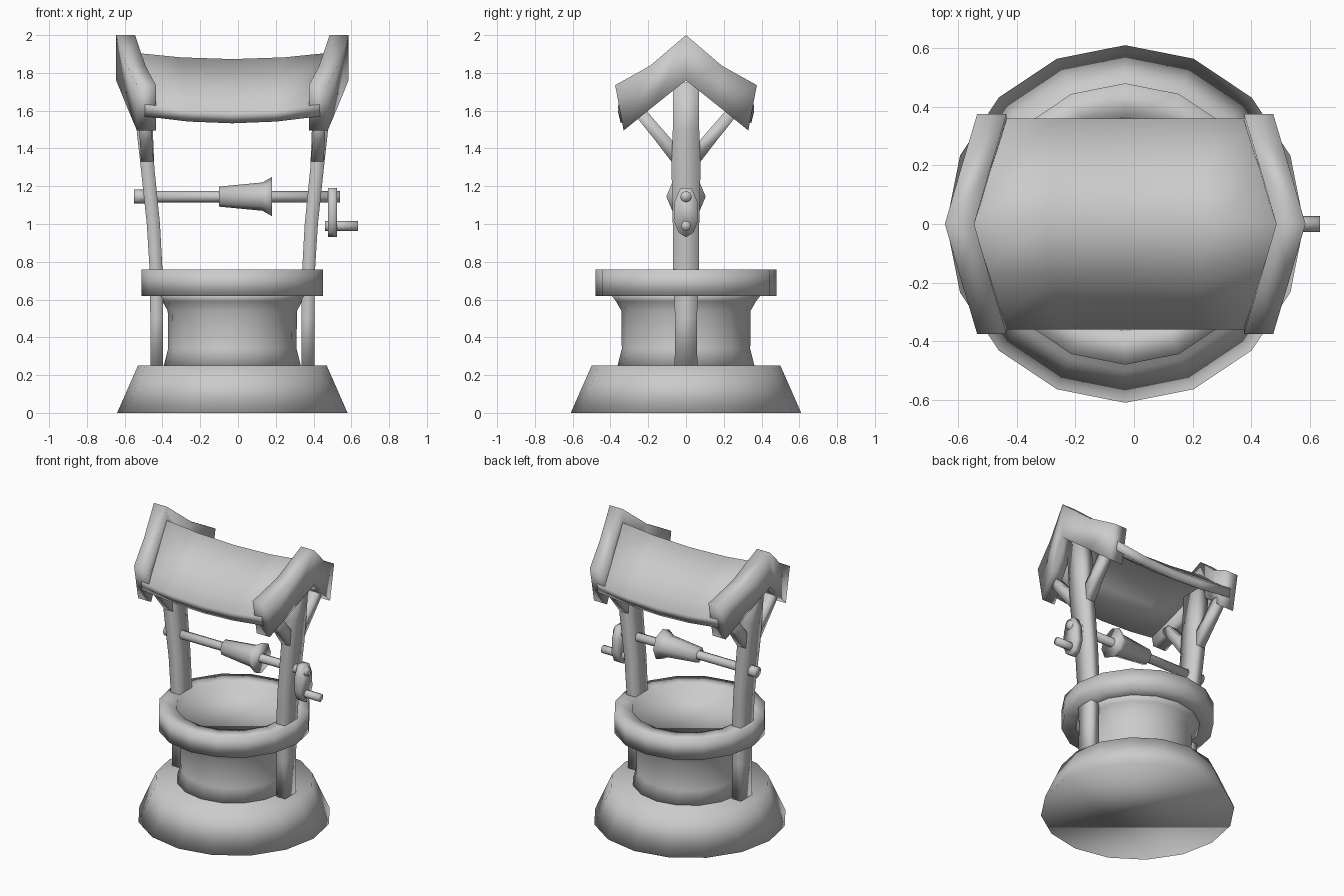
import bpy
import bmesh
from math import sin, cos, pi

cube = bpy.data.objects.get("Cube")
if cube:
    bpy.data.objects.remove(cube, do_unlink=True)

CX = -0.03      # centre line of the well
AXLE_Z = 1.145

grey = bpy.data.materials.new("plain grey")
grey.use_nodes = True
COLOUR = (0.6, 0.6, 0.6, 1)
grey.diffuse_color = COLOUR
grey.node_tree.nodes["Principled BSDF"].inputs["Base Color"].default_value = COLOUR


def loft(name, rings):
    """Skin equal rings of points, cap both ends, shade smooth."""
    bm = bmesh.new()
    rows = [[bm.verts.new(p) for p in ring] for ring in rings]
    n = len(rows[0])
    for a, b in zip(rows, rows[1:]):
        for i in range(n):
            j = (i + 1) % n
            bm.faces.new((a[i], a[j], b[j], b[i]))
    bm.faces.new(rows[0])
    bm.faces.new(rows[-1])
    bmesh.ops.recalc_face_normals(bm, faces=bm.faces)
    for f in bm.faces:
        f.smooth = True
    me = bpy.data.meshes.new(name)
    bm.to_mesh(me)
    bm.free()
    me.materials.append(grey)
    ob = bpy.data.objects.new(name, me)
    bpy.context.collection.objects.link(ob)
    return ob


def lathe(name, profile, n=16):
    """Turn (radius, z) pairs about the vertical centre line."""
    loft(name, [[(CX + r * cos(2 * pi * i / n), r * sin(2 * pi * i / n), z)
                 for i in range(n)] for r, z in profile])


def spindle(name, profile, z=AXLE_Z, n=8):
    """Turn (x, radius) pairs about a line running left to right."""
    loft(name, [[(x, r * cos(2 * pi * i / n), z + r * sin(2 * pi * i / n))
                 for i in range(n)] for x, r in profile])


def beam(name, stations):
    """Rectangular timber from (x, y, z, half width, half depth) stations."""
    loft(name, [[(x + a * w, y + b * d, z) for a, b in
                 ((-1, -1), (1, -1), (1, 1), (-1, 1))]
                for x, y, z, w, d in stations])


# Stonework
lathe("base", [(0.61, 0), (0.5, 0.25)])
lathe("well_wall", [(0.365, 0.24), (0.34, 0.34), (0.342, 0.54), (0.37, 0.59), (0.4, 0.63)])
lathe("rim", [(0.36, 0.62), (0.48, 0.62), (0.48, 0.76), (0.365, 0.76), (0.355, 0.7)])

# Posts, forked braces and gable boards on both sides
for s, side in ((1, "left"), (-1, "right")):
    beam(side + "_post", [(CX + s * d, 0, z, w, h) for d, z, w, h in (
        (0.4, 0.24, 0.034, 0.06), (0.4, 0.5, 0.034, 0.058), (0.404, 0.76, 0.034, 0.068),
        (0.418, 1.0, 0.035, 0.07), (0.449, 1.3, 0.036, 0.077),
        (0.464, 1.5, 0.043, 0.07), (0.48, 1.75, 0.043, 0.07))])
    for t, end in ((-1, "front"), (1, "back")):
        beam(f"{side}_{end}_brace", [
            (CX + s * 0.45, t * 0.035, 1.33, 0.033, 0.042),
            (CX + s * 0.457, t * 0.12, 1.445, 0.033, 0.045),
            (CX + s * 0.463, t * 0.25, 1.6, 0.033, 0.04)])

    half = [(0.375, 1.735, 0.33, 1.495, 0.505), (0.19, 1.838, 0.17, 1.625, 0.56)]
    stations = ([(-a, b, -c, d, e) for a, b, c, d, e in half]
                + [(0, 2.0, 0, 1.76, 0.615)] + half[::-1])
    loft(side + "_gable_board", [
        [(CX + s * e, a, b), (CX + s * (e - 0.1), a, b),
         (CX + s * (e - 0.1), c, d), (CX + s * e, c, d)]
        for a, b, c, d, e in stations])

# Sagging roof panel
top = [(-0.36, 1.63), (-0.18, 1.765), (0, 1.91), (0.18, 1.765), (0.36, 1.63)]
under = [(0.345, 1.57), (0.17, 1.695), (0, 1.83), (-0.17, 1.695), (-0.345, 1.57)]
loft("roof_panel", [
    [(CX + t * (0.55 - 0.25 * abs(y)), y, z - 0.037 * (1 - t * t)) for y, z in top + under]
    for t in (-1, -0.5, 0, 0.5, 1)])

# Winding gear
spindle("axle", [(-0.5, 0.03), (0.54, 0.03)])
spindle("axle_cap", [(-0.55, 0.037), (-0.485, 0.037)])
spindle("rope_drum", [(-0.1, 0.053), (0.13, 0.075), (0.18, 0.104)])
spindle("crank_handle", [(0.46, 0.027), (0.635, 0.027)], z=0.99)
outline = [(0.03, 1.19), (0.06, 1.12), (0.065, 1.02), (0.04, 0.955)]
plate = outline + [(0, 0.93)] + [(-y, z) for y, z in outline[::-1]]
loft("crank_arm", [[(x, y, z) for y, z in plate] for x in (0.477, 0.525)])
